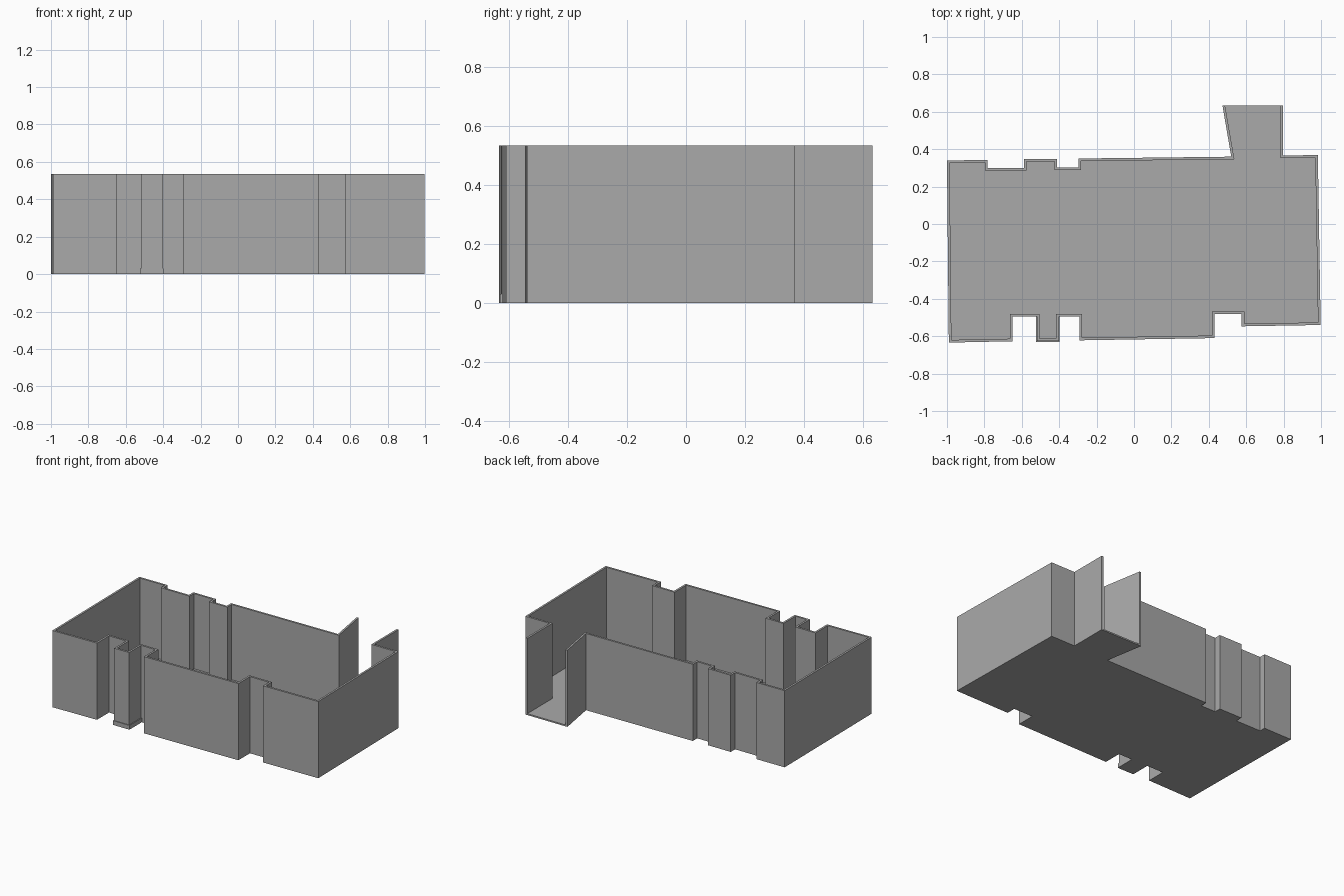
import bpy, bmesh
from mathutils import Vector

if "Cube" in bpy.data.objects:
    bpy.data.objects.remove(bpy.data.objects["Cube"])

WALL = 0.014      # wall thickness
FLOOR = 0.01      # floor slab height
TOP = 0.535       # top of the walls

# Dark grey surface shared by all parts
GREY = bpy.data.materials.new("dark_grey")
GREY.diffuse_color = (0.4, 0.4, 0.4, 1)
GREY.use_nodes = True
GREY.node_tree.nodes["Principled BSDF"].inputs["Base Color"].default_value = GREY.diffuse_color

# Outer face of the walls, counter-clockwise from one side of the open
# doorway alcove at the back to the other
OUTLINE = [
    (0.473, 0.633), (0.52, 0.36),                        # slanted alcove side
    (-0.298, 0.35), (-0.298, 0.302), (-0.412, 0.302),    # back recesses
    (-0.412, 0.347), (-0.588, 0.347), (-0.588, 0.299),
    (-0.782, 0.299), (-0.782, 0.342),
    (-1.0, 0.34), (-0.99, -0.634),                       # left end
    (-0.65, -0.627), (-0.65, -0.494), (-0.518, -0.494),  # front recesses
    (-0.518, -0.626), (-0.402, -0.626), (-0.402, -0.494),
    (-0.292, -0.494), (-0.292, -0.622),
    (0.43, -0.61), (0.43, -0.482), (0.576, -0.482),
    (0.576, -0.547),
    (0.998, -0.54), (0.983, 0.368),                      # right end
    (0.796, 0.367), (0.796, 0.633),                      # straight alcove side
]


def offset_left(path, dist):
    """Mitred offset of an open path towards its left side."""
    pts = [Vector(p) for p in path]
    dirs = [(b - a).normalized() for a, b in zip(pts, pts[1:])]
    normals = [Vector((-d.y, d.x)) for d in dirs]
    result = []
    for i, p in enumerate(pts):
        n0 = normals[max(i - 1, 0)]
        n1 = normals[min(i, len(normals) - 1)]
        result.append(p + (n0 + n1) * (dist / (1 + n0.dot(n1))))
    # keep the free ends flush with the path ends
    result[0].y, result[-1].y = pts[0].y, pts[-1].y
    return [tuple(p) for p in result]


def finish(name, bm):
    """Turn a bmesh into a named grey object."""
    bmesh.ops.recalc_face_normals(bm, faces=bm.faces)
    mesh = bpy.data.meshes.new(name)
    bm.to_mesh(mesh)
    bm.free()
    mesh.materials.append(GREY)
    bpy.context.collection.objects.link(bpy.data.objects.new(name, mesh))


def extruded(name, outline, z0, z1):
    """Solid prism standing on a flat outline."""
    bm = bmesh.new()
    face = bm.faces.new([bm.verts.new((x, y, z0)) for x, y in outline])
    ext = bmesh.ops.extrude_face_region(bm, geom=[face], use_keep_orig=True)
    top = [g for g in ext["geom"] if isinstance(g, bmesh.types.BMVert)]
    bmesh.ops.translate(bm, verts=top, vec=(0, 0, z1 - z0))
    finish(name, bm)


def wall_ribbon(name, outer, inner, z0, z1):
    """Wall of constant thickness following an open path."""
    bm = bmesh.new()
    rings = []
    for (ox, oy), (ix, iy) in zip(outer, inner):
        section = [(ox, oy, z0), (ox, oy, z1), (ix, iy, z1), (ix, iy, z0)]
        rings.append([bm.verts.new(c) for c in section])
    for a, b in zip(rings, rings[1:]):
        for k in range(4):
            n = (k + 1) % 4
            bm.faces.new((a[k], a[n], b[n], b[k]))
    bm.faces.new(rings[0])
    bm.faces.new(rings[-1])
    finish(name, bm)


# Floor slab, including the alcove
extruded("floor", OUTLINE, 0, FLOOR)

# Room walls, open at the alcove
wall_ribbon("walls", OUTLINE, offset_left(OUTLINE, WALL), FLOOR, TOP)

# Low sill around the narrow front bay
bay = OUTLINE[14:18]
wall_ribbon("bay_sill", offset_left(bay, -0.005), offset_left(bay, WALL - 0.002),
            0, 0.03)
